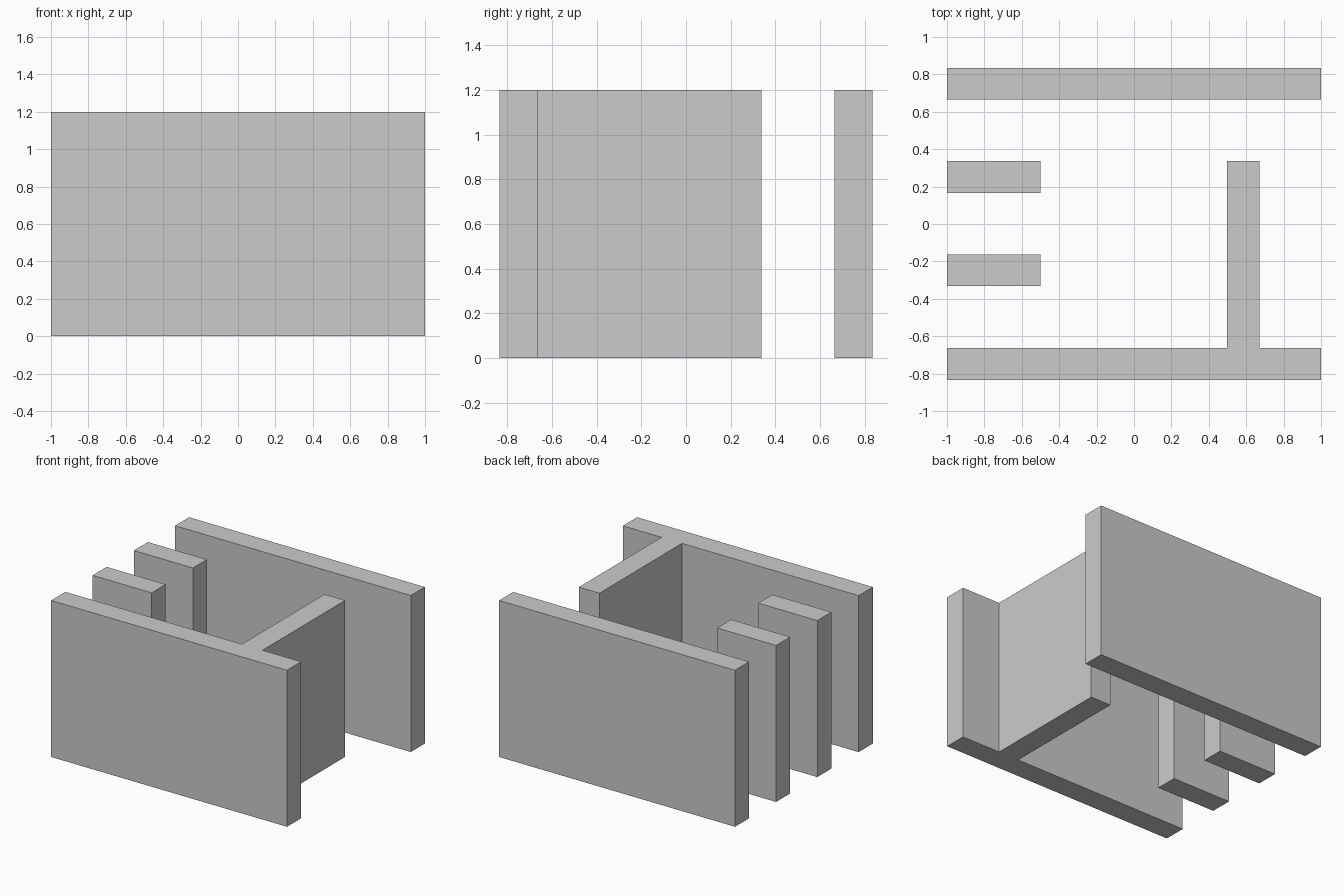
import bpy
import bmesh

if "Cube" in bpy.data.objects:
    bpy.data.objects.remove(bpy.data.objects["Cube"])

HEIGHT = 1.2


def extrude_plan(name, outline):
    """Extrude a floor-plan outline straight up to the wall height."""
    bm = bmesh.new()
    base = bm.faces.new([bm.verts.new((x, y, 0)) for x, y in outline])
    top = bmesh.ops.extrude_face_region(bm, geom=[base], use_keep_orig=True)
    verts = [v for v in top["geom"] if isinstance(v, bmesh.types.BMVert)]
    bmesh.ops.translate(bm, verts=verts, vec=(0, 0, HEIGHT))
    bmesh.ops.recalc_face_normals(bm, faces=bm.faces)
    mesh = bpy.data.meshes.new(name)
    bm.to_mesh(mesh)
    bm.free()
    obj = bpy.data.objects.new(name, mesh)
    bpy.context.collection.objects.link(obj)
    return obj


def wall(name, x0, x1, y0, y1):
    return extrude_plan(name, [(x0, y0), (x1, y0), (x1, y1), (x0, y1)])


# Long back wall
wall("back_wall", -1, 1, 0.665, 0.835)

# Front wall with the cross wall joined to it as one T-shaped plan
extrude_plan("front_wall_with_cross_wall", [
    (-1, -0.835), (1, -0.835), (1, -0.663), (0.672, -0.663),
    (0.672, 0.337), (0.498, 0.337), (0.498, -0.663), (-1, -0.663)])

# Two short free-standing walls on the left
for name, y in (("short_wall_front", -0.332), ("short_wall_back", 0.167)):
    wall(name, -1, -0.5, y, y + 0.17)
